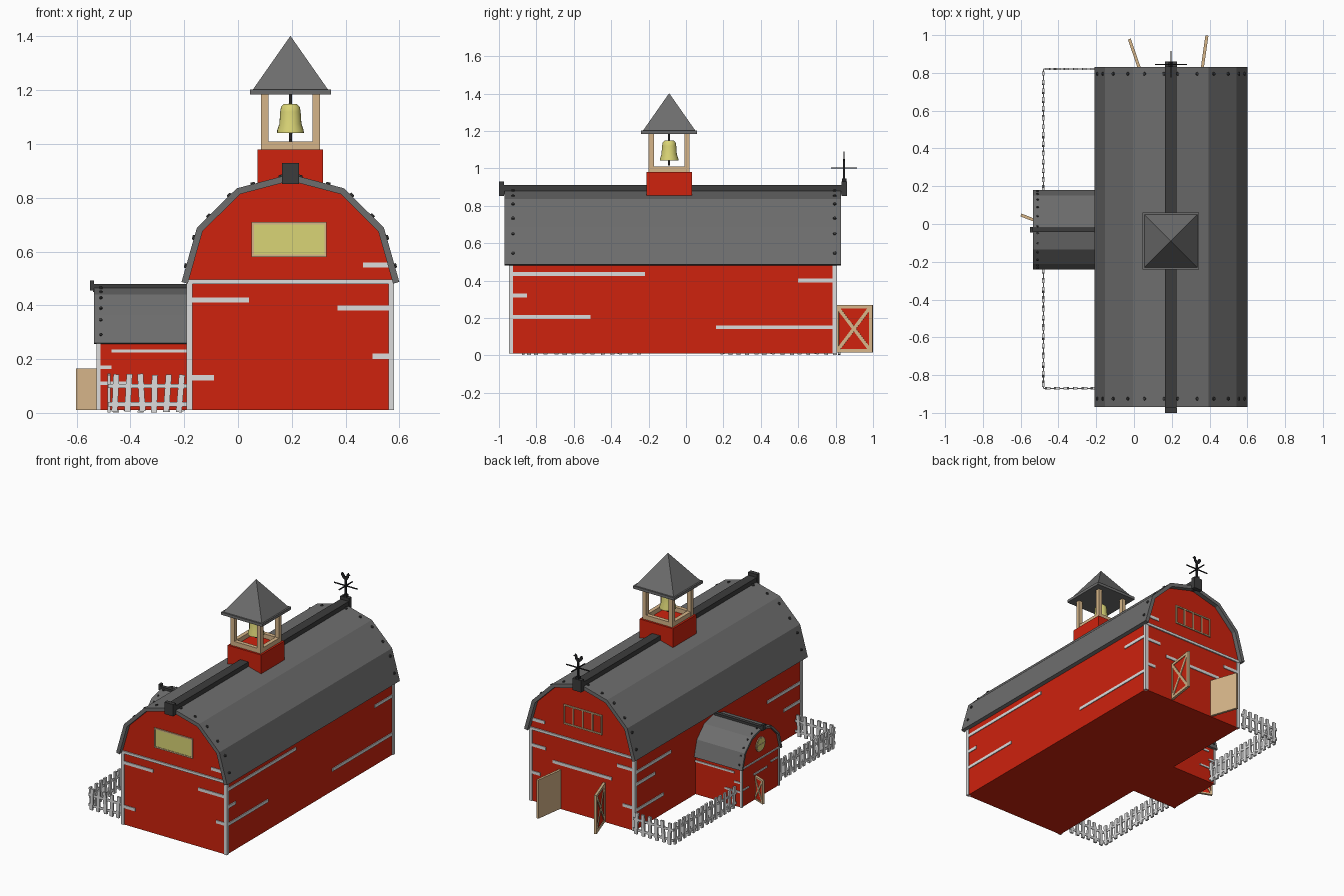
import bpy, bmesh, math, random
from mathutils import Matrix, Vector

if "Cube" in bpy.data.objects:
    bpy.data.objects.remove(bpy.data.objects["Cube"])

random.seed(4)

def material(name, r, g, b):
    m = bpy.data.materials.new(name)
    m.diffuse_color = (r, g, b, 1)
    m.use_nodes = True
    m.node_tree.nodes["Principled BSDF"].inputs["Base Color"].default_value = m.diffuse_color
    return m

RED = material("barn red", 0.62, 0.016, 0.004)
WHITE = material("trim white", 0.72, 0.72, 0.72)
ROOF = material("roof grey", 0.155, 0.155, 0.155)
DARK = material("dark grey", 0.045, 0.045, 0.045)
TAN = material("light wood", 0.67, 0.46, 0.25)
YELLOW = material("pale yellow", 0.70, 0.66, 0.18)
BLACK = material("iron black", 0.02, 0.02, 0.022)

def finish(name, bm, mat, smooth=False):
    bmesh.ops.recalc_face_normals(bm, faces=bm.faces)
    me = bpy.data.meshes.new(name)
    bm.to_mesh(me)
    bm.free()
    me.materials.append(mat)
    ob = bpy.data.objects.new(name, me)
    bpy.context.collection.objects.link(ob)
    if smooth:
        bpy.context.view_layer.objects.active = ob
        ob.select_set(True)
        bpy.ops.object.shade_smooth_by_angle(angle=math.radians(40))
        ob.select_set(False)
    return ob

I = Matrix.Identity(4)

def add_box(bm, b, M=I):
    x0, x1, y0, y1, z0, z1 = b
    T = Matrix.Translation(((x0 + x1) / 2, (y0 + y1) / 2, (z0 + z1) / 2))
    S = Matrix.Diagonal((x1 - x0, y1 - y0, z1 - z0, 1))
    bmesh.ops.create_cube(bm, size=1, matrix=M @ T @ S)

def boxes(name, mat, items, M=I):
    bm = bmesh.new()
    for b in items:
        add_box(bm, b, M)
    return finish(name, bm, mat)

def prism(bm, pts, v0, v1, M=I):
    # extrude an (x, z) outline along y
    a = [bm.verts.new(M @ Vector((x, v0, z))) for x, z in pts]
    c = [bm.verts.new(M @ Vector((x, v1, z))) for x, z in pts]
    n = len(pts)
    bm.faces.new(a)
    bm.faces.new(c[::-1])
    for i in range(n):
        bm.faces.new((a[i], c[i], c[(i + 1) % n], a[(i + 1) % n]))

def mirrored(half):
    # half outline from eave to ridge -> full outline, left to right
    return [(-x, z) for x, z in half] + [(x, z) for x, z in half[-2::-1]]

def barn(name, M, walls, roof, thick, v_wall, v_roof, bolt_rows, bolt_r):
    bm = bmesh.new()
    prism(bm, mirrored(walls), *v_wall, M)
    finish(name + "_walls", bm, RED)
    # roof panels as separate slabs, two bolts per panel and row
    bm, bolts = bmesh.new(), bmesh.new()
    pts = [Vector(p) for p in mirrored(roof)]
    for p, q in zip(pts, pts[1:]):
        d = (q - p).normalized()
        n = Vector((-d.y, d.x))
        prism(bm, [p, q, q - n * thick, p - n * thick], *v_roof, M)
        R = Vector((n.x, 0, n.y)).to_track_quat('Z', 'Y').to_matrix().to_4x4()
        for v in bolt_rows:
            for t in (0.3, 0.82) if q.x <= 0.001 else (0.18, 0.7):
                c = p.lerp(q, t)
                bmesh.ops.create_cone(bolts, cap_ends=True, segments=8, radius1=bolt_r,
                    radius2=bolt_r * 0.7, depth=0.014,
                    matrix=M @ Matrix.Translation((c.x, v, c.y)) @ R)
    finish(name + "_roof_panels", bm, ROOF)
    finish(name + "_roof_bolts", bolts, DARK)

# Main barn and side annex
CX, CY = 0.195, -0.03
MAIN = Matrix.Translation((CX, 0, 0))
SIDE = Matrix.Translation((0, CY, 0)) @ Matrix.Rotation(math.pi / 2, 4, 'Z')
barn("main", MAIN, [(0.38, 0.01), (0.38, 0.49), (0.33, 0.68), (0.19, 0.82), (0, 0.872)],
     [(0.405, 0.487), (0.348, 0.688), (0.2, 0.835), (0, 0.888)], 0.024,
     (-0.94, 0.80), (-0.97, 0.83), (-0.925, 0.795), 0.011)
barn("annex", SIDE, [(0.195, 0.01), (0.195, 0.262), (0.17, 0.355), (0.098, 0.428), (0, 0.455)],
     [(0.21, 0.26), (0.181, 0.365), (0.104, 0.44), (0, 0.467)], 0.013,
     (0.17, 0.52), (0.18, 0.535), (0.51,), 0.007)

# Ridge beams with end caps
boxes("main_ridge", DARK, [(0.165, 0.225, -0.98, 0.84, 0.86, 0.91),
    (0.163, 0.227, -1.0, -0.972, 0.852, 0.93), (0.163, 0.227, 0.832, 0.86, 0.852, 0.93)])
boxes("annex_ridge", DARK, [(-0.54, -0.19, CY - 0.012, CY + 0.012, 0.45, 0.479),
    (-0.55, -0.535, CY - 0.015, CY + 0.015, 0.455, 0.492)])

# White corner posts and gable trim
posts = [(x, x + 0.022, y, y + 0.022, 0.01, 0.487)
         for x in (-0.191, 0.559) for y in (-0.946, 0.784)]
trim = [(-0.185, 0.575, y, y + 0.012, 0.48, 0.497) for y in (-0.948, 0.796)]
posts += [(-0.526, -0.512, y, y + 0.014, 0.01, 0.262) for y in (CY - 0.2, CY + 0.186)]
trim += [(-0.526, -0.516, CY - 0.19, CY + 0.19, 0.257, 0.267)]
boxes("corner_posts", WHITE, posts)
boxes("gable_trim", WHITE, trim)

# Short white boards on the walls: (start, end, height)
H, P = 0.01, 0.005
front = [(-0.17, 0.04, 0.42), (-0.17, -0.09, 0.13), (0.465, 0.56, 0.55), (0.37, 0.56, 0.39), (0.5, 0.56, 0.21)]
back = [(0.47, 0.56, 0.55), (0.46, 0.56, 0.38), (0.5, 0.56, 0.2), (-0.17, -0.06, 0.41),
        (-0.17, -0.1, 0.16), (-0.02, 0.41, 0.31)]
right = [(-0.93, -0.22, 0.435), (-0.93, -0.85, 0.32), (-0.93, -0.51, 0.205), (0.6, 0.79, 0.4), (0.16, 0.79, 0.15)]
left = [(0.42, 0.79, 0.39), (0.59, 0.79, 0.31), (0.5, 0.79, 0.14), (-0.93, -0.58, 0.33), (-0.93, -0.75, 0.21)]
wing = [(-0.47, -0.185, 0.23), (-0.515, -0.47, 0.17), (-0.515, -0.4, 0.11)]
boards = [(a, b, -0.94 - P, -0.94 + P, z - H, z + H) for a, b, z in front]
boards += [(a, b, 0.80 - P, 0.80 + P, z - H, z + H) for a, b, z in back]
boards += [(0.575 - P, 0.575 + P, a, b, z - H, z + H) for a, b, z in right]
boards += [(-0.185 - P, -0.185 + P, a, b, z - H, z + H) for a, b, z in left]
boards += [(a, b, y - P, y + P, z - 0.006, z + 0.006) for a, b, z in wing for y in (CY - 0.195, CY + 0.195)]
boards += [(-0.52 - P, -0.52 + P, a, b, z - 0.006, z + 0.006) for a, b, z in
           ((-0.21, -0.14, 0.2), (0.09, 0.15, 0.12), (-0.1, 0.04, 0.18))]
boxes("wall_boards", WHITE, boards)

# Gable windows
def frame(y, x0=0.05, x1=0.33, z0=0.58, z1=0.71, w=0.009):
    return [(x0, x1, y - 0.007, y + 0.007, z0, z0 + w), (x0, x1, y - 0.007, y + 0.007, z1 - w, z1),
            (x0, x0 + w, y - 0.007, y + 0.007, z0, z1), (x1 - w, x1, y - 0.007, y + 0.007, z0, z1)]
boxes("front_window_frame", TAN, frame(-0.94))
boxes("front_window_pane", YELLOW, [(0.055, 0.325, -0.944, -0.938, 0.585, 0.705)])
bars = [(0.05 + 0.07 * i - 0.004, 0.05 + 0.07 * i + 0.004, 0.795, 0.806, 0.58, 0.71) for i in (1, 2, 3)]
boxes("back_window_frame", TAN, frame(0.80) + bars)

# Round annex window
def disc(name, mat, r, depth):
    bm = bmesh.new()
    bmesh.ops.create_cone(bm, cap_ends=True, segments=20, radius1=r, radius2=r, depth=depth,
        matrix=Matrix.Translation((-0.52, CY, 0.355)) @ Matrix.Rotation(math.pi / 2, 4, 'Y'))
    finish(name, bm, mat)
disc("round_window_frame", TAN, 0.048, 0.010)
disc("round_window_pane", YELLOW, 0.039, 0.014)
boxes("round_window_bars", TAN, [(-0.529, -0.52, CY - 0.04, CY + 0.04, 0.352, 0.358),
                                 (-0.529, -0.52, CY - 0.003, CY + 0.003, 0.315, 0.395)])

# Open doors: local x runs from the hinge, the red outer side faces side * y
def door(name, hinge, tip, z0, z1, side, w):
    d = Vector(tip) - Vector(hinge)
    L, h = d.length, z1 - z0
    M = Matrix.Translation((*hinge, z0)) @ Matrix.Rotation(math.atan2(d.y, d.x), 4, 'Z')
    boxes(name + "_slab", TAN, [(0, L, -0.005, 0.005, 0, h)], M)
    o = sorted((0.004 * side, 0.007 * side))
    boxes(name + "_panel", RED, [(w / 2, L - w / 2, *o, w / 2, h - w / 2)], M)
    o = sorted((0.004 * side, 0.011 * side))
    bm = bmesh.new()
    for b in ((0, L, *o, 0, w), (0, L, *o, h - w, h), (0, w, *o, 0, h), (L - w, L, *o, 0, h)):
        add_box(bm, b, M)
    a, D = math.atan2(h - w, L - w), math.hypot(L - w, h - w) / 2
    for s in (1, -1):
        add_box(bm, (-D, D, *o, -w / 2, w / 2),
                M @ Matrix.Translation((L / 2, 0, h / 2)) @ Matrix.Rotation(s * a, 4, 'Y'))
    finish(name + "_cross", bm, TAN)
door("left_barn_door", (0.04, 0.80), (-0.022, 0.98), 0.015, 0.27, 1, 0.018)
door("right_barn_door", (0.355, 0.80), (0.383, 0.998), 0.015, 0.27, -1, 0.018)
door("annex_door", (-0.515, 0.012), (-0.6, 0.045), 0.01, 0.165, -1, 0.01)

# Bell tower
TX, TY = 0.195, -0.09
TOWER = Matrix.Translation((TX, TY, 0))
boxes("tower_base", RED, [(-0.122, 0.122, -0.122, 0.122, 0.8, 0.98)], TOWER)
wood = [(x - 0.014, x + 0.014, y - 0.014, y + 0.014, 0.98, 1.187) for x in (-0.096, 0.096) for y in (-0.096, 0.096)]
for s in (-0.096, 0.096):
    wood += [(s - 0.013, s + 0.013, -0.108, 0.108, 0.98, 1.01), (-0.108, 0.108, s - 0.013, s + 0.013, 0.98, 1.01)]
boxes("tower_frame", TAN, wood, TOWER)
boxes("tower_eave", ROOF, [(-0.15, 0.15, -0.15, 0.15, 1.184, 1.202)], TOWER)
bm = bmesh.new()
bmesh.ops.create_cone(bm, cap_ends=True, segments=4, radius1=0.14 * math.sqrt(2), radius2=0, depth=0.2,
    matrix=TOWER @ Matrix.Translation((0, 0, 1.302)) @ Matrix.Rotation(math.pi / 4, 4, 'Z'))
finish("tower_spire", bm, ROOF)

# Bell with rod and clapper
profile = [(0.0, 1.15), (0.024, 1.149), (0.035, 1.138), (0.038, 1.12), (0.041, 1.075),
           (0.049, 1.052), (0.05, 1.041), (0.042, 1.041), (0.03, 1.12), (0.0, 1.13)]
bm = bmesh.new()
vs = [bm.verts.new((r, 0, z)) for r, z in profile]
es = [bm.edges.new(e) for e in zip(vs, vs[1:])]
bmesh.ops.spin(bm, geom=vs + es, cent=(0, 0, 0), axis=(0, 0, 1), angle=2 * math.pi, steps=24)
bmesh.ops.remove_doubles(bm, verts=bm.verts, dist=0.0001)
bmesh.ops.transform(bm, matrix=TOWER, verts=bm.verts)
finish("bell", bm, YELLOW, True)
boxes("bell_rod", BLACK, [(-0.005, 0.005, -0.005, 0.005, 1.015, 1.187)], TOWER)

# Weathervane with a flat rooster
VANE = Matrix.Translation((CX, 0.845, 0))
boxes("weathervane", BLACK, [(-0.005, 0.005, -0.005, 0.005, 0.92, 1.05),
    (-0.085, 0.085, -0.003, 0.003, 0.998, 1.004), (-0.003, 0.003, -0.07, 0.07, 0.998, 1.004),
    (-0.012, 0.012, -0.012, 0.012, 0.925, 0.945)], VANE)
bm = bmesh.new()
prism(bm, [(-0.006, 1.04), (0.008, 1.04), (0.02, 1.056), (0.022, 1.07), (0.034, 1.074), (0.024, 1.08),
           (0.02, 1.09), (0.01, 1.082), (0.006, 1.066), (-0.008, 1.062), (-0.016, 1.08), (-0.028, 1.084),
           (-0.034, 1.07), (-0.022, 1.05)], -0.003, 0.003, VANE)
finish("weathervane_rooster", bm, BLACK)

# Picket fence runs with slightly crooked pickets
def fence(bm, a, b):
    d = Vector(b) - Vector(a)
    L = d.length
    M = Matrix.Translation((*a, 0)) @ Matrix.Rotation(math.atan2(d.y, d.x), 4, 'Z')
    for z in (0.032, 0.1):
        add_box(bm, (0, L, -0.003, 0.003, z - 0.008, z + 0.008), M)
    n = round(L / 0.048)
    for i in range(n):
        T = Matrix.Translation(((i + 0.5) * L / n, 0, 0.073 + random.uniform(-0.002, 0.003)))
        T = T @ Matrix.Rotation(math.radians(random.uniform(-6, 6)), 4, 'Y')
        add_box(bm, (-0.011, 0.011, -0.006, 0.006, -0.07, 0.07), M @ T)
bm = bmesh.new()
for y_out, y_in in ((-0.87, -0.225), (0.82, 0.165)):
    fence(bm, (-0.19, y_out), (-0.48, y_out))
    fence(bm, (-0.48, y_out), (-0.48, y_in))
finish("picket_fence", bm, WHITE)
